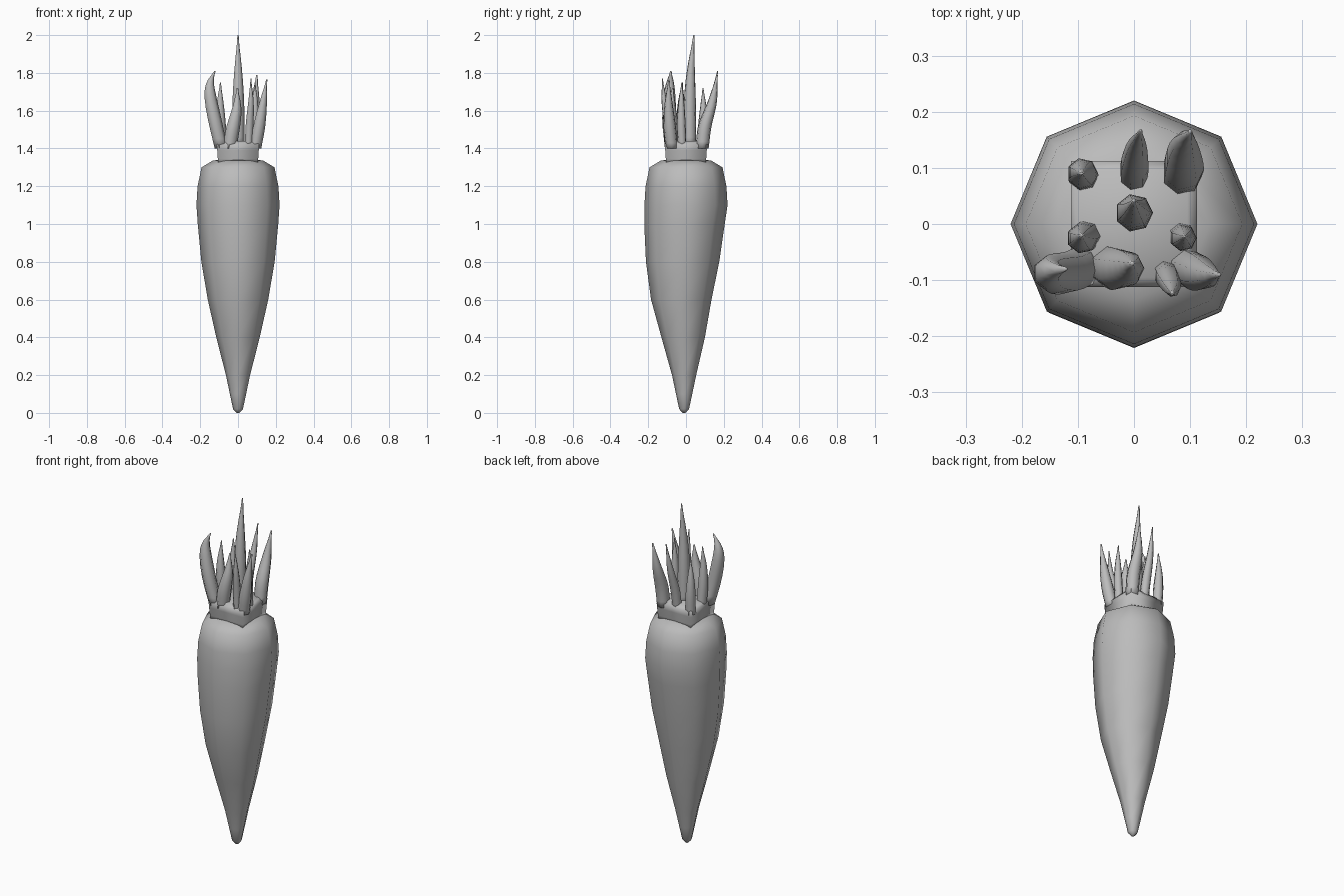
import bpy, bmesh, math
from mathutils import Vector

cube = bpy.data.objects.get("Cube")
if cube:
    bpy.data.objects.remove(cube, do_unlink=True)

grey = bpy.data.materials.new("plain grey")
grey.use_nodes = True
grey.diffuse_color = (0.5, 0.5, 0.5, 1)
grey.node_tree.nodes["Principled BSDF"].inputs["Base Color"].default_value = (0.5, 0.5, 0.5, 1)


def loft(name, rings, sides, turn=0.0):
    """Skin rings of (centre, radius x, radius y), with closed ends."""
    bm = bmesh.new()
    loops = []
    for c, rx, ry in rings:
        angles = [turn + math.tau * i / sides for i in range(sides)]
        loops.append([bm.verts.new((c[0] + rx * math.cos(a), c[1] + ry * math.sin(a), c[2]))
                      for a in angles])
    for low, high in zip(loops, loops[1:]):
        for i in range(sides):
            j = (i + 1) % sides
            bm.faces.new((low[i], low[j], high[j], high[i]))
    bm.faces.new(loops[0][::-1])
    bm.faces.new(loops[-1])
    for f in bm.faces:
        f.smooth = True
    mesh = bpy.data.meshes.new(name)
    bm.to_mesh(mesh)
    bm.free()
    mesh.materials.append(grey)
    obj = bpy.data.objects.new(name, mesh)
    bpy.context.collection.objects.link(obj)
    return obj


def spline(points, t):
    """Catmull-Rom position along the control points, t from 0 to 1."""
    p = [Vector(q) for q in points]
    p = [2 * p[0] - p[1]] + p + [2 * p[-1] - p[-2]]
    s = t * (len(p) - 3)
    i = min(int(s), len(p) - 4)
    u = s - i
    a, b, c, d = p[i:i + 4]
    return 0.5 * (2 * b + (c - a) * u + (2 * a - 5 * b + 4 * c - d) * u ** 2
                  + (3 * b - a - 3 * c + d) * u ** 3)


# Tapered eight-sided root, bowed slightly: height, radius, y offset
profile = [(0, .008, -.01), (.02, .026, -.01), (.1, .043, -.01), (.2, .064, -.01),
           (.4, .115, -.015), (.6, .16, -.025), (.8, .194, -.018), (1, .213, -.008),
           (1.1, .22, 0), (1.2, .214, 0), (1.3, .193, 0), (1.335, .135, 0), (1.342, .09, 0)]
loft("root", [((0, y, z), r, r) for z, r, y in profile], 8)

# Square crown that the leaves grow from
crown = [(1.32, .105), (1.345, .107), (1.39, .11), (1.42, .112), (1.44, .095)]
loft("crown", [((0, 0, z), r * math.sqrt(2), r * math.sqrt(2)) for z, r in crown], 4, math.pi / 4)

# Leaves: name, widest radius, path from crown to tip
leaves = [
    ("centre", .034, [(0, .02, 1.4), (0, .02, 1.6), (0, .025, 1.8), (0, .042, 2)]),
    ("back", .026, [(0, .08, 1.4), (0, .1, 1.52), (.005, .14, 1.66), (.012, .167, 1.81)]),
    ("back_left", .037, [(.085, .085, 1.4), (.088, .1, 1.52), (.09, .14, 1.65), (.1, .165, 1.79)]),
    ("back_right", .028, [(-.09, .085, 1.4), (-.092, .09, 1.5), (-.095, .092, 1.61), (-.093, .09, 1.72)]),
    ("right", .028, [(-.085, -.02, 1.4), (-.092, -.025, 1.52), (-.095, -.025, 1.64), (-.093, -.02, 1.75)]),
    ("left", .024, [(.085, -.02, 1.4), (.088, -.025, 1.52), (.09, -.025, 1.64), (.09, -.022, 1.75)]),
    ("front_right", .038, [(-.09, -.075, 1.4), (-.12, -.088, 1.53), (-.147, -.088, 1.67),
                           (-.148, -.084, 1.75), (-.122, -.08, 1.81)]),
    ("front", .039, [(-.045, -.075, 1.4), (-.03, -.08, 1.5), (-.008, -.078, 1.61), (-.003, -.07, 1.72)]),
    ("front_thin", .022, [(.055, -.085, 1.4), (.06, -.095, 1.52), (.068, -.115, 1.65), (.068, -.125, 1.77)]),
    ("front_left", .034, [(.09, -.075, 1.4), (.108, -.085, 1.5), (.13, -.092, 1.63), (.152, -.09, 1.765)]),
]
steps = 10
for name, width, path in leaves:
    rings = []
    for k in range(steps + 1):
        t = k / steps
        swell = 1 - 0.1 * abs(t - 0.3) if t < 0.3 else (1 - ((t - 0.3) / 0.7) ** 1.7)
        r = width * max(swell, 0.1)
        rings.append((spline(path, t), r, r))
    loft(name + "_leaf", rings, 7)
